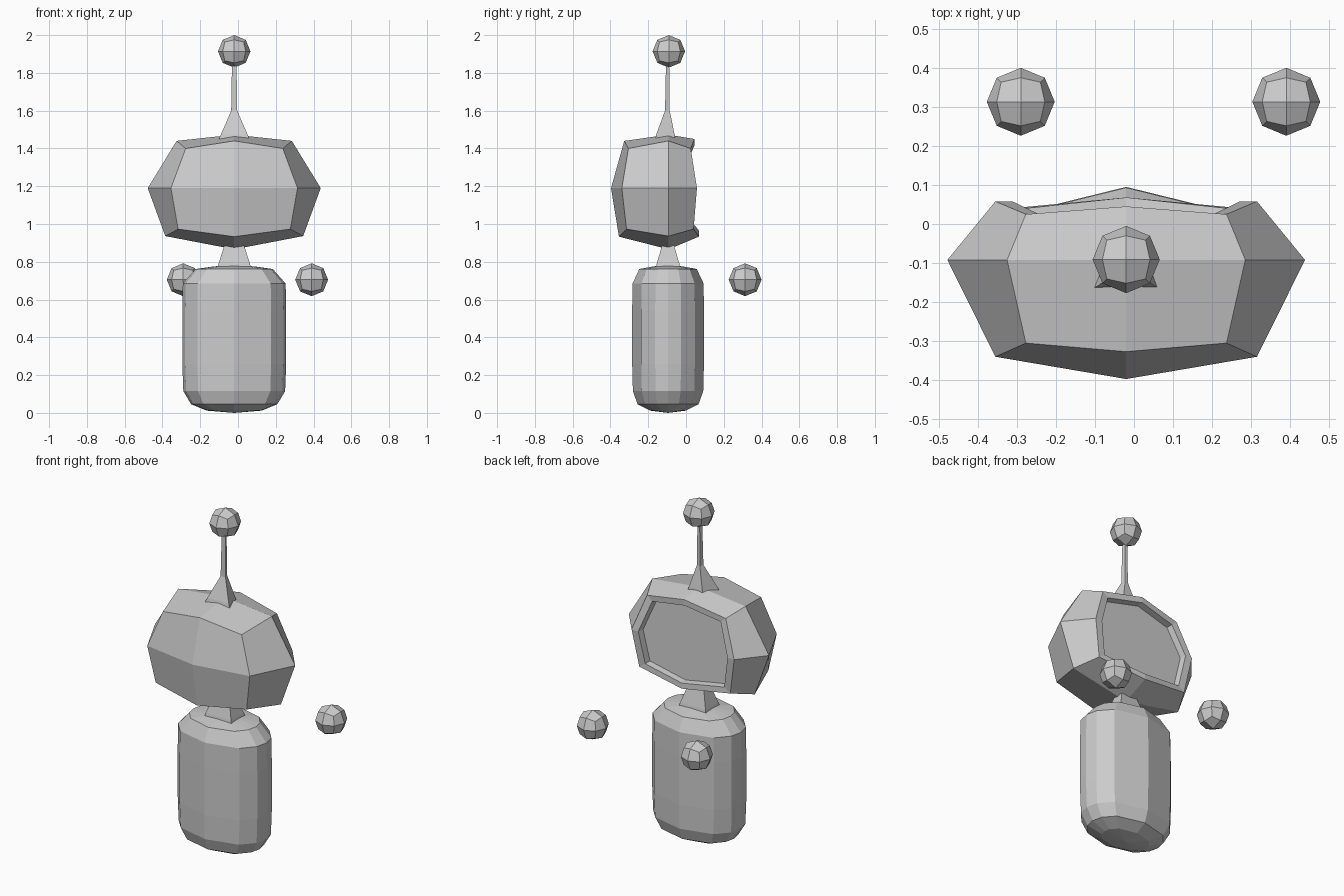
import bpy, bmesh
from mathutils import Vector

if "Cube" in bpy.data.objects:
    bpy.data.objects.remove(bpy.data.objects["Cube"])

CX, CY = -0.02, -0.095   # axis of the figure


def finish(bm, name):
    bmesh.ops.recalc_face_normals(bm, faces=bm.faces)
    me = bpy.data.meshes.new(name)
    bm.to_mesh(me)
    bm.free()
    ob = bpy.data.objects.new(name, me)
    bpy.context.collection.objects.link(ob)
    return ob


def grid_cube():
    """Cube with every side split 2 x 2 (coordinates -1, 0, 1)."""
    bm = bmesh.new()
    bmesh.ops.create_cube(bm, size=2)
    bmesh.ops.subdivide_edges(bm, edges=bm.edges[:], cuts=1, use_grid_fill=True)
    return bm


def ball(name, centre, r):
    bm = grid_cube()
    for v in bm.verts:
        v.co = Vector(centre) + v.co.normalized() * r
    return finish(bm, name)


def loft(name, section, rings):
    """Stack a cross-section through rings of (z, x scale, y scale)."""
    bm = bmesh.new()
    loops = [[bm.verts.new((CX + x * sx, CY + y * sy, z)) for x, y in section]
             for z, sx, sy in rings]
    n = len(section)
    for a, b in zip(loops, loops[1:]):
        for i in range(n):
            j = (i + 1) % n
            bm.faces.new((a[i], a[j], b[j], b[i]))
    # capped ends fan out to a slightly raised middle
    for loop, dz in ((loops[0], -0.012), (loops[-1], 0.01)):
        tip = bm.verts.new((CX, CY, loop[0].co.z + dz))
        for i in range(n):
            bm.faces.new((loop[i], loop[(i + 1) % n], tip))
    return finish(bm, name)


# Body: twelve-sided rounded capsule
quarter = [(0.275, 0), (0.26, 0.068), (0.195, 0.142), (0, 0.19)]
half = quarter + [(-x, y) for x, y in quarter[-2::-1]]
section = half + [(x, -y) for x, y in half[-2:0:-1]]
loft("body", section, [
    (0.012, 0.53, 0.5), (0.046, 0.83, 0.85), (0.115, 0.98, 0.98), (0.26, 1, 1),
    (0.54, 1, 1), (0.685, 0.99, 0.99), (0.762, 0.74, 0.8), (0.775, 0.4, 0.42)])

# Neck and antenna: four-sided tapers
square = [(1, 1), (-1, 1), (-1, -1), (1, -1)]
wedge = [(0.62, 0.55), (-0.62, 0.55), (-1, -1), (1, -1)]
loft("neck", square, [(0.75, 0.093, 0.068), (0.79, 0.083, 0.06), (0.91, 0.045, 0.025)])
loft("antenna", wedge, [(1.44, 0.085, 0.07), (1.475, 0.07, 0.062),
                        (1.6, 0.016, 0.016), (1.85, 0.012, 0.011)])
ball("antenna_tip", (CX, -0.091, 1.914), 0.086)

# Hands: two floating balls
for side, x in (("left", -0.29), ("right", 0.39)):
    ball(side + "_hand", (x, 0.313, 0.705), 0.087)

# Head: half width, y and z for each (depth, height, is_side) of the grid cube
shape = {
    (-1, 1, 1): (0.257, -0.305, 1.40), (-1, 1, 0): (0, -0.327, 1.44),
    (-1, 0, 1): (0.335, -0.34, 1.19), (-1, 0, 0): (0, -0.397, 1.19),
    (-1, -1, 1): (0.297, -0.315, 0.973), (-1, -1, 0): (0, -0.355, 0.933),
    (0, 1, 1): (0.305, -0.092, 1.44), (0, 1, 0): (0, -0.092, 1.473),
    (0, 0, 1): (0.458, -0.092, 1.19),
    (0, -1, 1): (0.365, -0.092, 0.936), (0, -1, 0): (0, -0.092, 0.866),
    (1, 1, 1): (0.257, 0.025, 1.40), (1, 1, 0): (0, 0.045, 1.45),
    (1, 0, 1): (0.335, 0.058, 1.19), (1, 0, 0): (0, 0.05, 1.19),
    (1, -1, 1): (0.297, 0.04, 0.973), (1, -1, 0): (0, 0.068, 0.933),
}
bm = grid_cube()
back = [f for f in bm.faces if f.calc_center_median().y > 0.9]
for v in bm.verts:
    i, j, k = (round(c) for c in v.co)
    x, y, z = shape[(j, k, abs(i))]
    v.co = (CX + i * x, y, z)
# Screen: one octagonal face, inset for the rim and pushed in
screen = bmesh.ops.dissolve_faces(bm, faces=back, use_verts=False)["region"][0]
for scale, shift in ((0.87, 0.0), (0.975, -0.035)):
    bmesh.ops.inset_individual(bm, faces=[screen], thickness=0)
    for v in screen.verts:
        v.co.x = CX + (v.co.x - CX) * scale
        v.co.z = 1.185 + (v.co.z - 1.185) * scale
        v.co.y += shift
finish(bm, "head")
